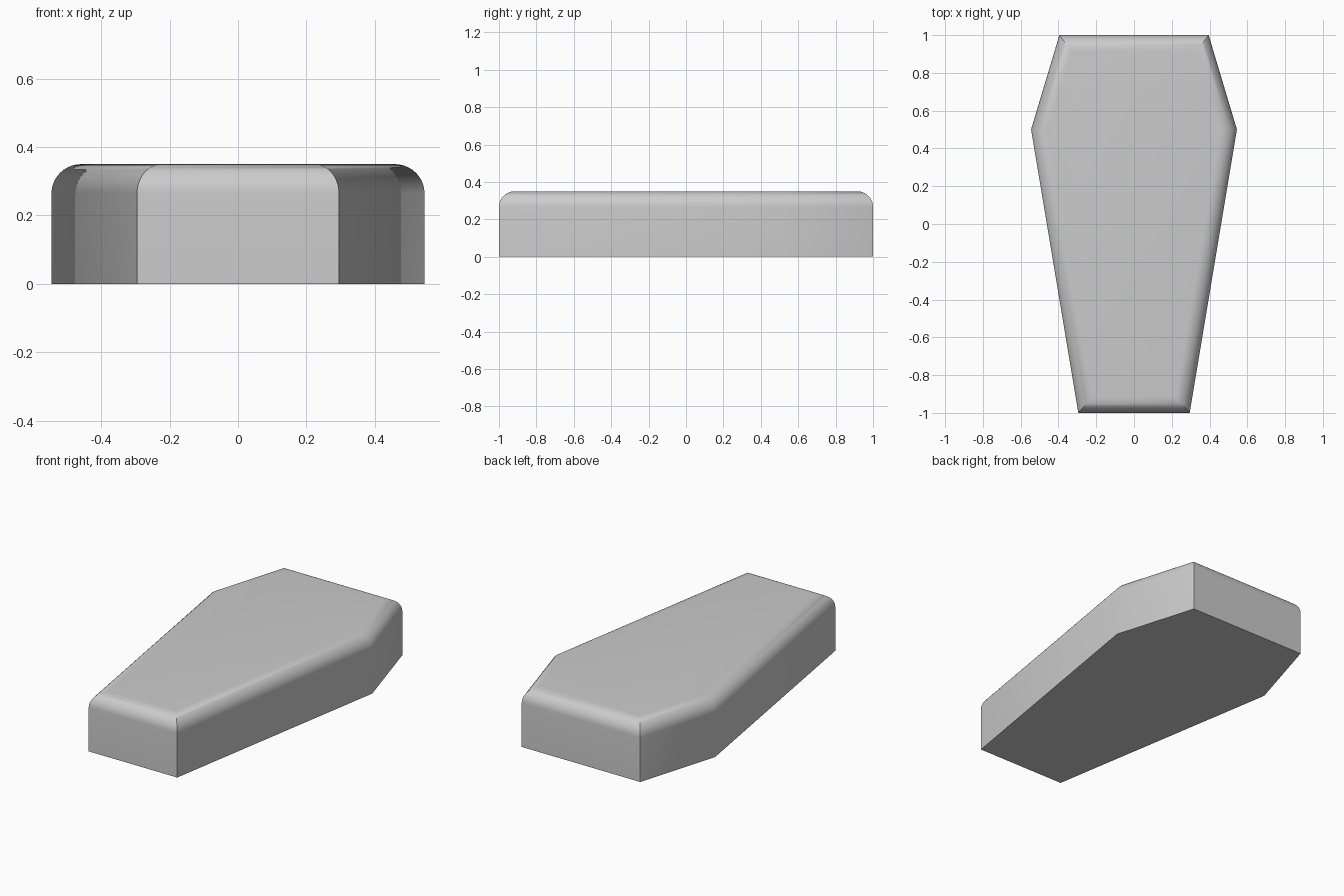
import bpy, bmesh, math

if "Cube" in bpy.data.objects:
    bpy.data.objects.remove(bpy.data.objects["Cube"])

HEIGHT, RADIUS = 0.35, 0.085
half = [(0.295, -1.0), (0.545, 0.5), (0.395, 1.0)]      # right side, foot to head
outline = half + [(-x, y) for x, y in reversed(half)]

# Six-sided tapered slab
bm = bmesh.new()
base = bm.faces.new([bm.verts.new((x, y, 0)) for x, y in outline])
top = bmesh.ops.extrude_face_region(bm, geom=[base], use_keep_orig=True)["geom"]
bmesh.ops.translate(bm, verts=[v for v in top if isinstance(v, bmesh.types.BMVert)],
                    vec=(0, 0, HEIGHT))
bmesh.ops.recalc_face_normals(bm, faces=bm.faces)

# Rounded upper rim, mitred at the corners
rim = [e for e in bm.edges if all(v.co.z > HEIGHT - 1e-4 for v in e.verts)]
bmesh.ops.bevel(bm, geom=rim, offset=RADIUS, offset_type='OFFSET', segments=10,
                profile=0.5, affect='EDGES', clamp_overlap=True)
bmesh.ops.recalc_face_normals(bm, faces=bm.faces)

mesh = bpy.data.meshes.new("coffin_body")
bm.to_mesh(mesh)
bm.free()
body = bpy.data.objects.new("coffin_body", mesh)
bpy.context.collection.objects.link(body)

# Smooth shading with sharp corners at head and foot
bpy.context.view_layer.objects.active = body
body.select_set(True)
bpy.ops.object.shade_smooth_by_angle(angle=math.radians(30))
